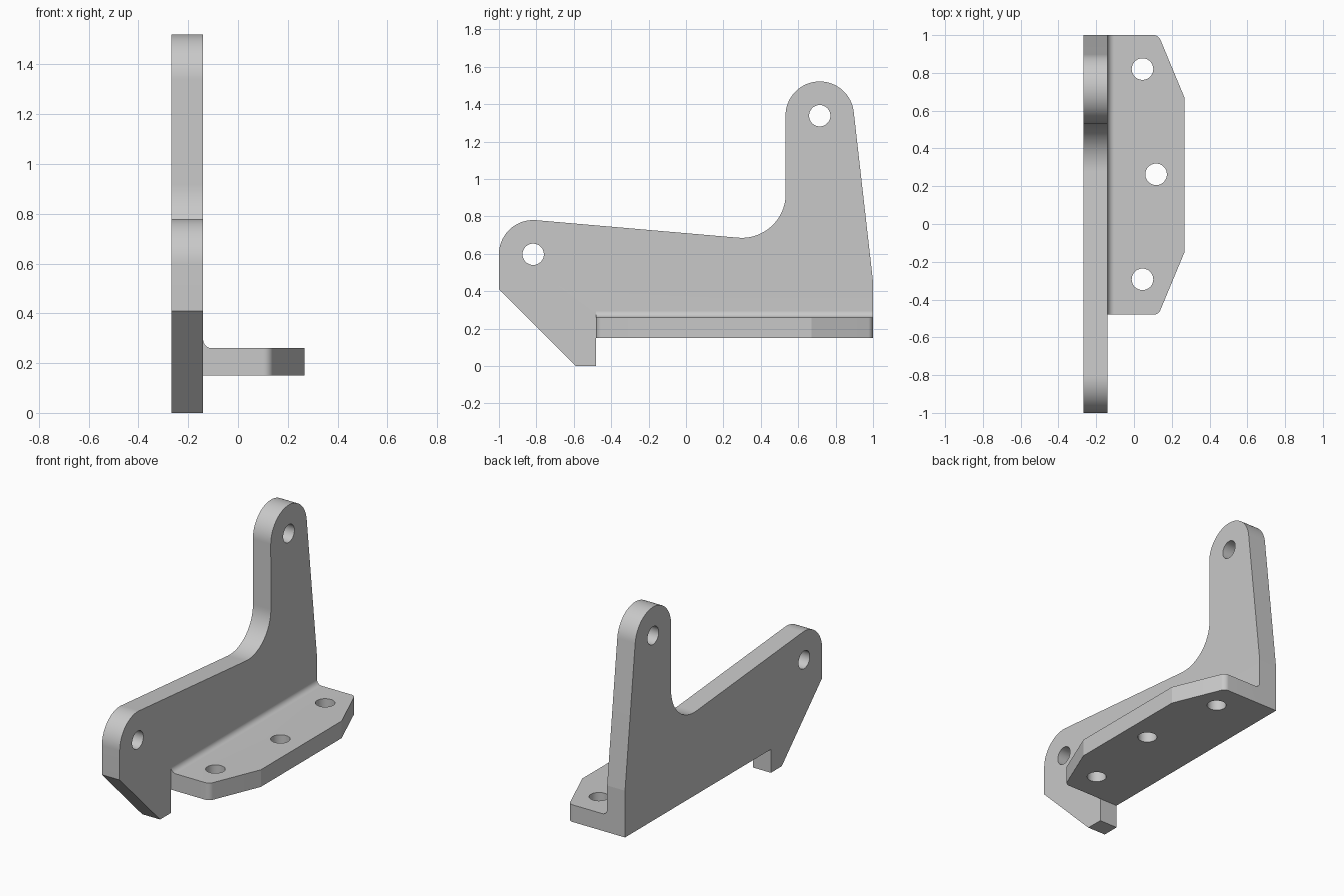
import bpy, bmesh
from math import cos, sin, radians, ceil
from mathutils import Vector

cube = bpy.data.objects.get("Cube")
if cube:
    bpy.data.objects.remove(cube, do_unlink=True)

metal = bpy.data.materials.new("plain_grey")
metal.use_nodes = True
metal.diffuse_color = (0.58, 0.58, 0.58, 1)
metal.node_tree.nodes["Principled BSDF"].inputs["Base Color"].default_value = (0.58, 0.58, 0.58, 1)


def arc(u, v, r, start, end):
    """Points along an arc, angles in degrees."""
    n = ceil(abs(end - start) / 4)
    angles = [radians(start + (end - start) * i / n) for i in range(n + 1)]
    return [(u + r * cos(a), v + r * sin(a)) for a in angles]


def extrude(name, outline, axis, low, high):
    """Solid made from an outline, pushed along one axis."""
    place = {"X": lambda u, v: (low, u, v),
             "Y": lambda u, v: (u, low, v),
             "Z": lambda u, v: (u, v, low)}[axis]
    push = Vector([(high - low) * (axis == a) for a in "XYZ"])
    bm = bmesh.new()
    face = bm.faces.new([bm.verts.new(place(*p)) for p in outline])
    top = bmesh.ops.extrude_face_region(bm, geom=[face])["geom"]
    bmesh.ops.translate(bm, vec=push, verts=[g for g in top if isinstance(g, bmesh.types.BMVert)])
    bmesh.ops.recalc_face_normals(bm, faces=bm.faces)
    mesh = bpy.data.meshes.new(name)
    bm.to_mesh(mesh)
    bm.free()
    mesh.materials.append(metal)
    obj = bpy.data.objects.new(name, mesh)
    bpy.context.collection.objects.link(obj)
    return obj


def combine(target, tool, operation):
    """Apply a boolean and discard the tool."""
    bpy.context.view_layer.objects.active = target
    mod = target.modifiers.new("combine", "BOOLEAN")
    mod.operation, mod.solver, mod.object = operation, "EXACT", tool
    bpy.ops.object.modifier_apply(modifier=mod.name)
    bpy.data.objects.remove(tool, do_unlink=True)


def hole(u, v):
    return arc(u, v, 0.057, 0, 360)[:-1]


OUT, IN, EDGE = -0.267, -0.14, 0.267   # plate faces and flange edge
FRONT, BACK = -0.48, 1.0
LOW, TOP, FILLET = 0.15, 0.26, 0.035

# Upright plate with two rounded lugs and a hooked foot
plate = extrude("upright_bracket", (
    [(-0.59, 0), (FRONT, 0), (FRONT, LOW), (BACK, LOW), (BACK, 0.45)]
    + arc(0.715, 1.338, 0.183, 6.5, 180)
    + arc(0.298, 0.92, 0.235, 0, -95)
    + arc(-0.817, 0.597, 0.183, 85, 180)
    + [(-1, 0.41)]), "X", OUT, IN)

# Mounting flange with tapered ends and softened corners
flange = extrude("flange", (
    [(IN - 0.06, FRONT)]
    + arc(0.103, FRONT + 0.04, 0.04, -90, -22.7)
    + [(EDGE, -0.15), (EDGE, 0.67)]
    + arc(0.103, BACK - 0.04, 0.04, 22.7, 90)
    + [(IN - 0.06, BACK)]), "Z", LOW, TOP)

# Fillet along the inside corner
fillet = extrude("fillet", (
    [(IN - 0.03, TOP - 0.03), (IN + FILLET, TOP - 0.03)]
    + arc(IN + FILLET, TOP + FILLET, FILLET, 270, 180)
    + [(IN - 0.03, TOP + FILLET)]), "Y", FRONT, BACK)

combine(plate, flange, "UNION")
combine(plate, fillet, "UNION")

# Lug holes and flange bolt holes
for y, z in [(0.715, 1.338), (-0.817, 0.597)]:
    combine(plate, extrude("lug_hole", hole(y, z), "X", OUT - 0.1, IN + 0.1), "DIFFERENCE")
for x, y in [(0.045, 0.82), (0.117, 0.263), (0.045, -0.293)]:
    combine(plate, extrude("bolt_hole", hole(x, y), "Z", LOW - 0.1, TOP + 0.1), "DIFFERENCE")

# Smooth curves, crisp edges
bpy.ops.object.select_all(action="DESELECT")
plate.select_set(True)
bpy.context.view_layer.objects.active = plate
bpy.ops.object.shade_smooth_by_angle(angle=radians(5.5))
